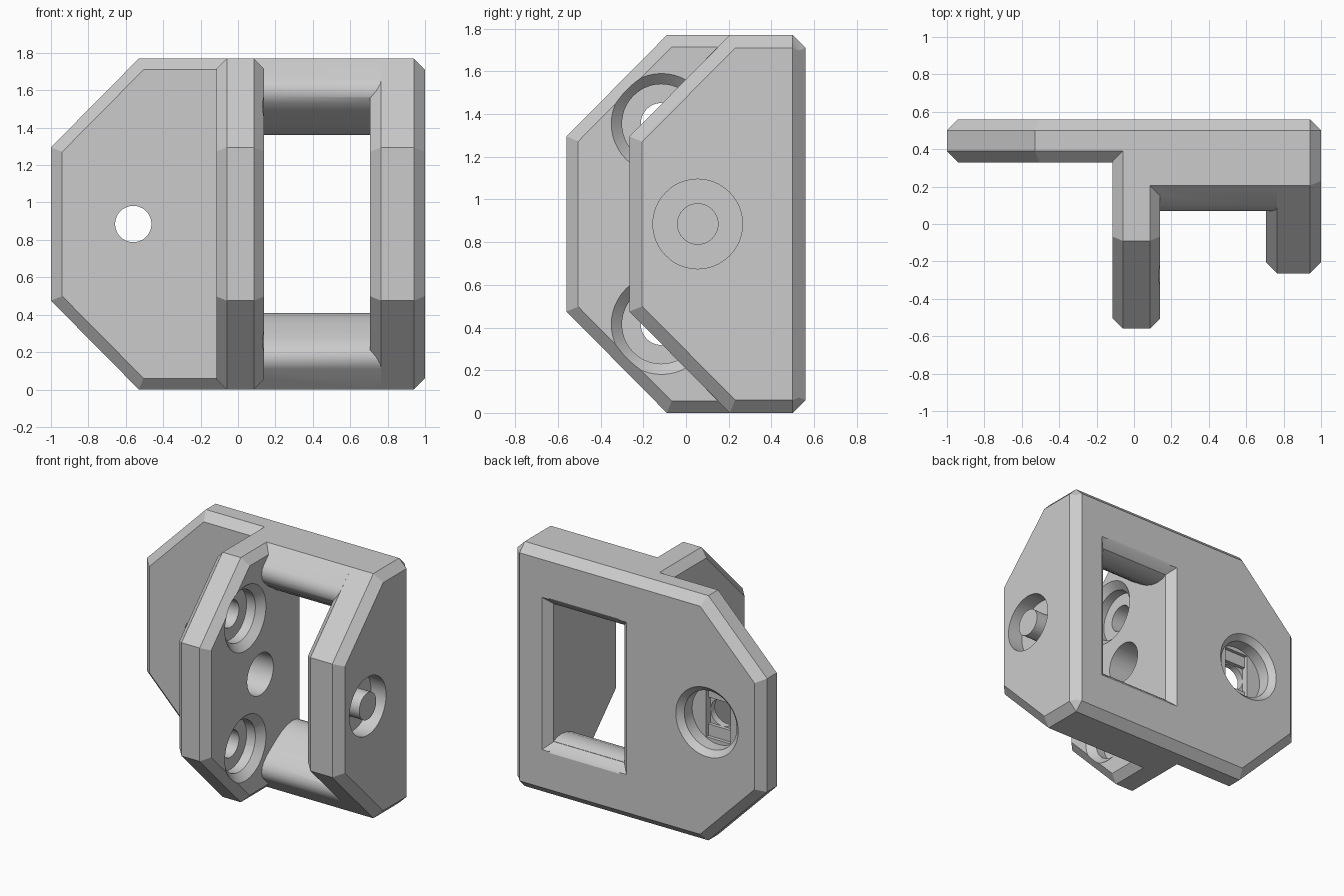
import bpy, bmesh, math
from mathutils import Vector, Matrix

if "Cube" in bpy.data.objects:
    bpy.data.objects.remove(bpy.data.objects["Cube"])

H, MID, C = 1.77, 0.885, 0.06      # height, half height, chamfer width

grey = bpy.data.materials.new("plain grey")
grey.use_nodes = True
grey.diffuse_color = (0.6, 0.6, 0.6, 1)
grey.node_tree.nodes["Principled BSDF"].inputs["Base Color"].default_value = (0.6, 0.6, 0.6, 1)


def finish(bm, name):
    bmesh.ops.recalc_face_normals(bm, faces=bm.faces)
    mesh = bpy.data.meshes.new(name)
    bm.to_mesh(mesh)
    bm.free()
    mesh.materials.append(grey)
    ob = bpy.data.objects.new(name, mesh)
    bpy.context.collection.objects.link(ob)
    return ob


def prism(name, axis, outline, lo, hi, chamfer=0):
    """Extrude an outline (other axis, z) along x or y, chamfering both end caps."""
    bm = bmesh.new()
    place = (lambda u, v, d: (d, u, v)) if axis == "x" else (lambda u, v, d: (u, d, v))
    a = [bm.verts.new(place(u, v, lo)) for u, v in outline]
    b = [bm.verts.new(place(u, v, hi)) for u, v in outline]
    n = len(outline)
    caps = [bm.faces.new(a), bm.faces.new(b)]
    for i in range(n):
        j = (i + 1) % n
        bm.faces.new((a[i], a[j], b[j], b[i]))
    bmesh.ops.recalc_face_normals(bm, faces=bm.faces)
    if chamfer:
        edges = list({e for f in caps for e in f.edges})
        bmesh.ops.bevel(bm, geom=edges, offset=chamfer, segments=1,
                        affect="EDGES", clamp_overlap=False)
    return finish(bm, name)


def tube(axis, centre, lo, hi, r_lo, r_hi):
    """Round cutter between two depths along x or y."""
    bm = bmesh.new()
    bmesh.ops.create_cone(bm, cap_ends=True, segments=48, radius1=r_lo,
                          radius2=r_hi, depth=hi - lo)
    mid = (lo + hi) / 2
    if axis == "x":
        m = Matrix.Translation((mid, *centre)) @ Matrix.Rotation(math.pi / 2, 4, "Y")
    else:
        m = Matrix.Translation((centre[0], mid, centre[1])) @ Matrix.Rotation(-math.pi / 2, 4, "X")
    bm.transform(m)
    return finish(bm, "hole_cutter")


def box(x0, x1, y0, y1, z0, z1):
    return prism("box_cutter", "x", [(y0, z0), (y1, z0), (y1, z1), (y0, z1)], x0, x1)


def combine(target, tool, operation):
    mod = target.modifiers.new("join", "BOOLEAN")
    mod.operation, mod.object, mod.solver = operation, tool, "EXACT"
    deps = bpy.context.evaluated_depsgraph_get()
    mesh = bpy.data.meshes.new_from_object(target.evaluated_get(deps))
    target.modifiers.clear()
    target.data = mesh
    bpy.data.objects.remove(tool)


def side_outline(front, back, cut):
    """Plate outline with 45 degree corners at the front and small cuts at the back."""
    slope = front + 0.47
    low = [(front, MID), (front, 0.475), (slope, 0), (back - cut, 0)]
    if cut:
        low.append((back, cut))
    else:
        low[-1] = (back, 0)
    return low[1:] + [(u, H - v) for u, v in reversed(low[1:])]


# Back plate with the window opening
body = prism("bracket_body", "y", side_outline(-1, 1, C), 0.33, 0.56, C)
combine(body, box(0.14, 0.705, 0.2, 0.7, 0.12, H - 0.12), "DIFFERENCE")

# Middle and outer upright plates
combine(body, prism("middle_plate", "x", side_outline(-0.56, 0.45, 0), -0.115, 0.14, 0.055), "UNION")
combine(body, prism("outer_plate", "x", side_outline(-0.265, 0.56, C), 0.705, 1, C), "UNION")

# Rounded strap bars at the bottom and top of the window
curve = [(0.095, 0.11), (0.077, 0.135), (0.07, 0.17), (0.076, 0.205), (0.095, 0.235),
         (0.13, 0.27), (0.18, 0.305), (0.24, 0.345), (0.3, 0.38), (0.36, 0.402),
         (0.42, 0.41), (0.47, 0.404), (0.51, 0.386), (0.542, 0.358), (0.56, 0.325)]
bar = [(0.56 - C, 0), (0.205, 0)] + curve + [(0.56, C)]
for outline in (bar, [(y, H - z) for y, z in bar]):
    combine(body, prism("strap_bar", "x", outline, 0.085, 0.765), "UNION")

# Chamfered window sides at the back
flare = prism("window_flare", "x", [(0.505, 0.386), (0.57, 0.325), (0.57, H - 0.325), (0.505, H - 0.386)], 0.14, 0.705)
for v in flare.data.vertices:
    if v.co.y > 0.55:
        v.co.x += math.copysign(0.065, v.co.x - 0.42)
combine(body, flare, "DIFFERENCE")


def counterbore(axis, centre, face, through, r_out, r_in, depth):
    """Countersunk screw recess with a smaller hole through the plate."""
    lip = r_out - r_in
    e = 0.01
    combine(body, tube(axis, centre, face - depth, face + e, r_in, r_in), "DIFFERENCE")
    combine(body, tube(axis, centre, face - lip, face + e, r_in, r_out + e), "DIFFERENCE")
    combine(body, tube(axis, centre, through, face, 0.097, 0.097), "DIFFERENCE")


# Screw holes in the upright plates
counterbore("x", (0.055, MID), 1, 0.6, 0.255, 0.21, 0.12)
for z in (0.415, H - 0.415):
    counterbore("x", (-0.115, z), 0.14, -0.2, 0.235, 0.185, 0.12)
combine(body, tube("x", (0.055, MID), -0.2, 0.3, 0.15, 0.15), "DIFFERENCE")

# Screw hole in the back plate, with a stepped slot and square seat
counterbore("y", (-0.56, MID), 0.56, 0.2, 0.25, 0.21, 0.13)
combine(body, box(-0.657, -0.463, 0.405, 0.46, MID - 0.18, MID + 0.18), "DIFFERENCE")
combine(body, box(-0.657, -0.463, 0.38, 0.46, MID - 0.097, MID + 0.097), "DIFFERENCE")

# Smooth the curves and keep the chamfers crisp
bpy.ops.object.select_all(action="DESELECT")
body.select_set(True)
bpy.context.view_layer.objects.active = body
bpy.ops.object.shade_smooth_by_angle(angle=math.radians(28))
